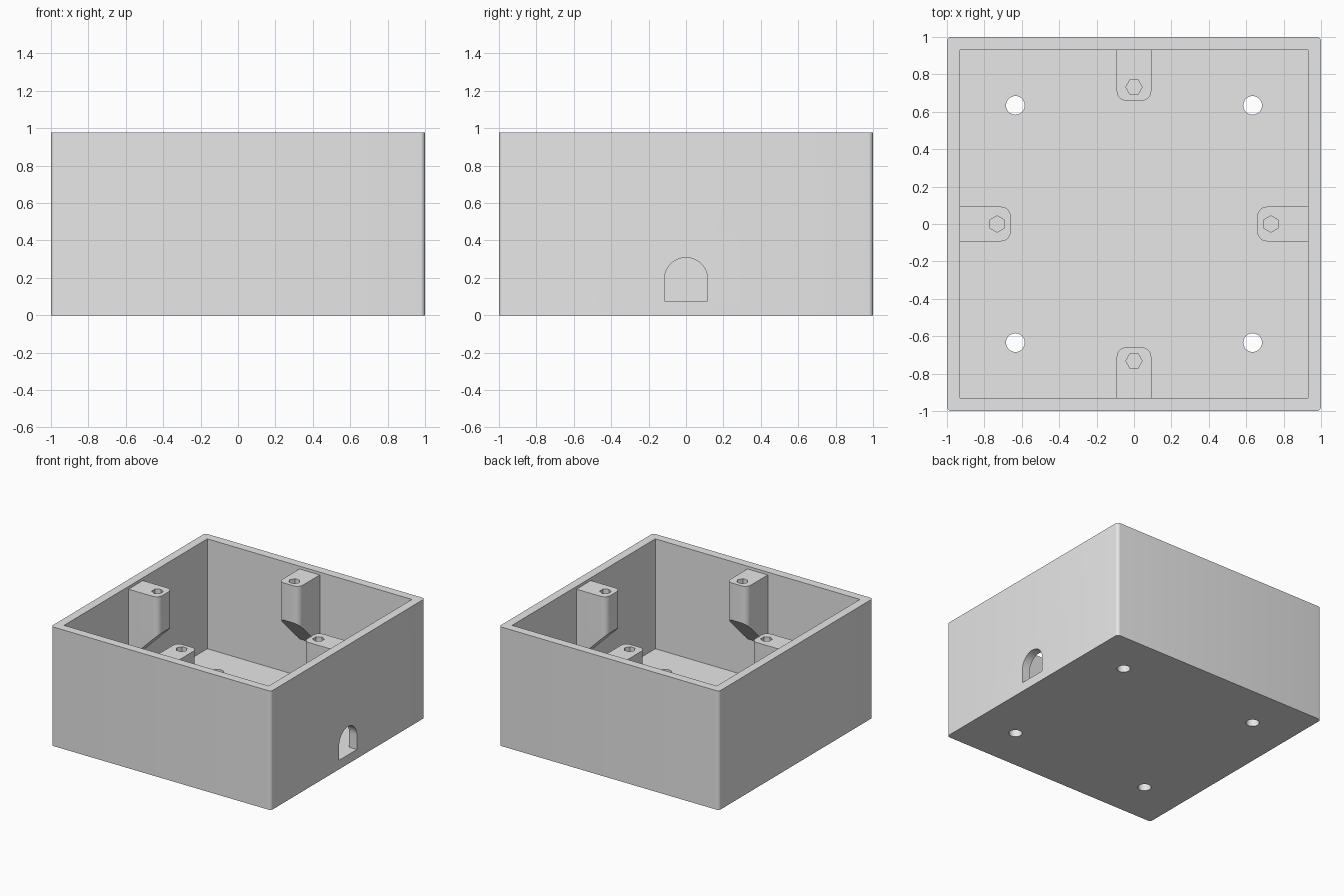
import bpy, bmesh, math
from mathutils import Matrix, Vector

if "Cube" in bpy.data.objects:
    bpy.data.objects.remove(bpy.data.objects["Cube"])

HEIGHT, WALL, FLOOR = 0.978, 0.93, 0.075     # overall height, inner wall face, floor top
POST_TOP, POST_LOW, POST_TIP = 0.955, 0.38, 0.66
POST_HALF, SCREW = 0.0925, 0.732

grey = bpy.data.materials.new("light grey plastic")
grey.diffuse_color = (0.8, 0.8, 0.8, 1)
grey.use_nodes = True
grey.node_tree.nodes["Principled BSDF"].inputs["Base Color"].default_value = grey.diffuse_color


def prism(name, outline, z0, z1, matrix=Matrix(), low=None):
    """Extrude a 2D outline from z0 to z1; low(x, y) can shape the bottom."""
    bm = bmesh.new()
    bottom = [bm.verts.new((x, y, low(x, y) if low else z0)) for x, y in outline]
    top = [bm.verts.new((x, y, z1)) for x, y in outline]
    bm.faces.new(bottom[::-1])
    bm.faces.new(top)
    n = len(outline)
    for i in range(n):
        j = (i + 1) % n
        bm.faces.new((bottom[i], bottom[j], top[j], top[i]))
    bm.transform(matrix)
    bmesh.ops.recalc_face_normals(bm, faces=bm.faces)
    mesh = bpy.data.meshes.new(name)
    bm.to_mesh(mesh)
    bm.free()
    mesh.materials.append(grey)
    obj = bpy.data.objects.new(name, mesh)
    bpy.context.collection.objects.link(obj)
    return obj


def arc(cx, cy, r, a0, a1, n):
    steps = [math.radians(a0 + (a1 - a0) * i / n) for i in range(n + 1)]
    return [(cx + r * math.cos(a), cy + r * math.sin(a)) for a in steps]


def square(h):
    return [(-h, -h), (h, -h), (h, h), (-h, h)]


def cut(obj, cutter):
    """Subtract the cutter, then discard it."""
    cutter.hide_render = True
    mod = obj.modifiers.new("cut", 'BOOLEAN')
    mod.operation, mod.solver, mod.object = 'DIFFERENCE', 'EXACT', cutter
    bpy.context.view_layer.objects.active = obj
    bpy.ops.object.modifier_apply(modifier=mod.name)
    bpy.data.objects.remove(cutter)


def smooth(obj):
    bpy.ops.object.select_all(action='DESELECT')
    obj.select_set(True)
    bpy.context.view_layer.objects.active = obj
    bpy.ops.object.shade_smooth_by_angle(angle=math.radians(30))


# Open box with slightly rounded upright corners
R = 0.025
outline = []
for k, (sx, sy) in enumerate([(1, 1), (-1, 1), (-1, -1), (1, -1)]):
    outline += arc(sx * (1 - R), sy * (1 - R), R, 90 * k, 90 * k + 90, 6)
box = prism("box_body", outline, 0, HEIGHT)
cut(box, prism("cavity_cutter", square(WALL), FLOOR, HEIGHT + 0.2))

# Four mounting holes in the floor
for sx in (-1, 1):
    for sy in (-1, 1):
        hole = arc(sx * 0.634, sy * 0.634, 0.05, 0, 360, 32)[:-1]
        cut(box, prism("mount_hole_cutter", hole, -0.1, 0.2))

# Arched cable opening through the right wall (outline in y-z, extruded along x)
arch = [(-0.115, FLOOR), (0.115, FLOOR)] + arc(0, 0.193, 0.115, 0, 180, 24)
yz_to_x = Matrix(((0, 0, 1, 0), (1, 0, 0, 0), (0, 1, 0, 0), (0, 0, 0, 1)))
cut(box, prism("cable_cutter", arch, 0.85, 1.1, yz_to_x))
smooth(box)

# Screw posts: rounded inner corners, 45 degree underside, blind hexagonal hole
r = 0.05
c, t = POST_HALF - r, POST_TIP + r
plan = ([(WALL + 0.005, POST_HALF)] + arc(t, c, r, 90, 180, 6)
        + arc(t, -c, r, 180, 270, 6) + [(WALL + 0.005, -POST_HALF)])
for i, side in enumerate(("right", "back", "left", "front")):
    turn = Matrix.Rotation(i * math.pi / 2, 4, 'Z')
    post = prism("screw_post_" + side, plan, 0, POST_TOP, turn,
                 low=lambda x, y: POST_LOW + WALL - x)
    hexagon = arc(SCREW, 0, 0.044, 30, 390, 6)[:-1]
    cut(post, prism("screw_cutter", hexagon, POST_TOP - 0.25, 1.2, turn))
    smooth(post)
